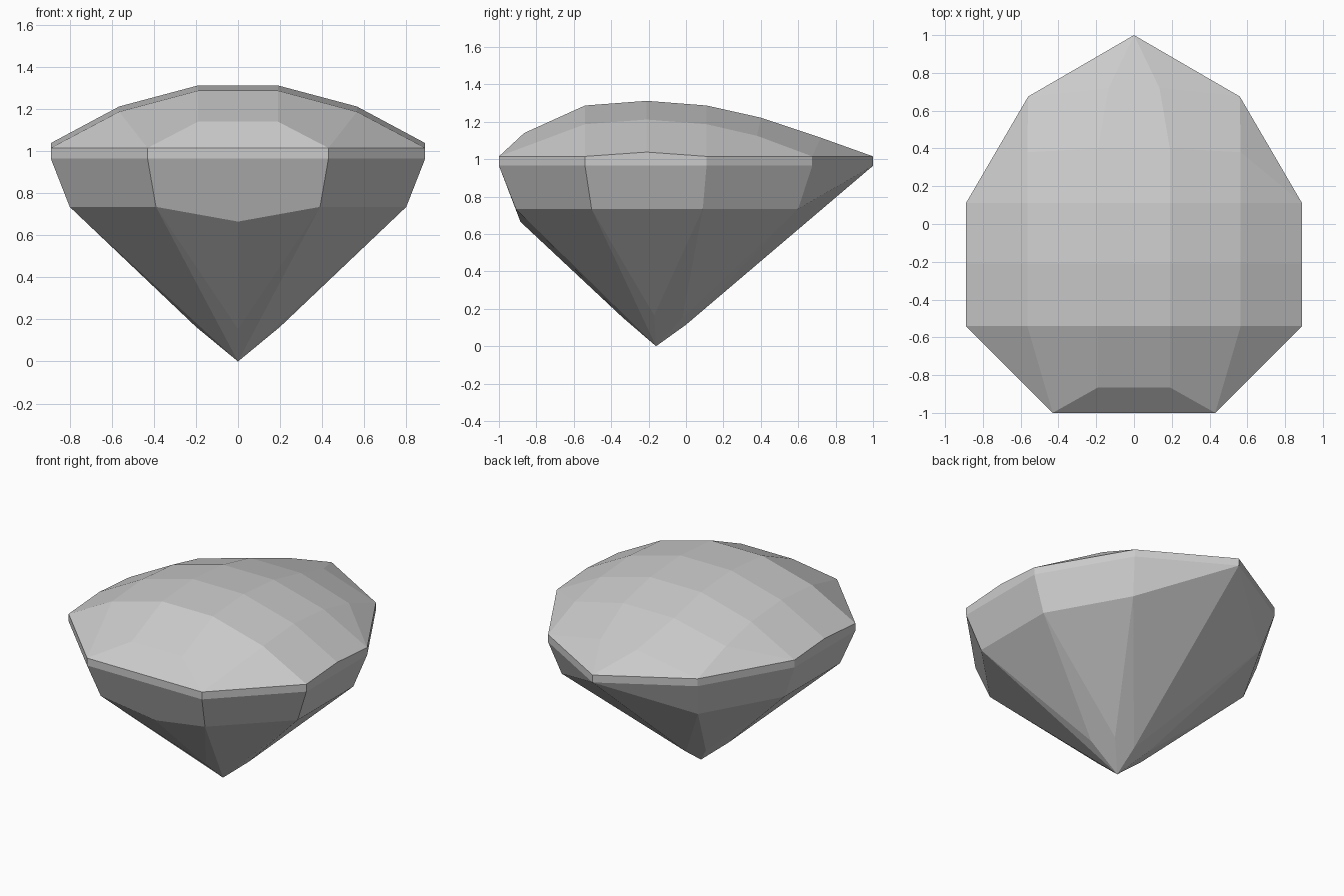
import bpy
import bmesh

cube = bpy.data.objects.get("Cube")
if cube:
    bpy.data.objects.remove(cube, do_unlink=True)

stone = bpy.data.materials.new("pale_grey_stone")
stone.use_nodes = True
colour = (0.6, 0.6, 0.6, 1)
stone.diffuse_color = colour
stone.node_tree.nodes["Principled BSDF"].inputs["Base Color"].default_value = colour

GIRDLE_LOW, GIRDLE_TOP, RING = 0.965, 1.015, 0.735

# Half outlines, front to back
outline = [(0.43, -1), (0.89, -0.54), (0.89, 0.11), (0.56, 0.675), (0, 1)]
ring = [(0.39, -0.91), (0.8, -0.505), (0.8, 0.09), (0.51, 0.6)]

# Girdle band and the ring of upper pavilion corners
points = [(x, y, z) for x, y in outline for z in (GIRDLE_LOW, GIRDLE_TOP)]
points += [(x, y, RING) for x, y in ring]

# Domed crown: side, shoulder and centre rows
points += [(0.89, -0.21, 1.038)]
points += [(0.565, -0.54, 1.187), (0.565, -0.21, 1.212),
           (0.565, 0.11, 1.187), (0.565, 0.38, 1.125)]
points += [(0.19, -0.865, 1.14), (0.19, -0.54, 1.287), (0.19, -0.21, 1.312),
           (0.19, 0.11, 1.287), (0.19, 0.4, 1.222), (0.135, 0.72, 1.115)]

# Pavilion: front point, shallow knees and tip
points += [(0, -0.885, 0.665), (0, -0.34, 0.155), (0.2, -0.17, 0.165),
           (0.135, -0.02, 0.15), (0, 0, 0.115), (0, -0.16, 0)]

# Mirror the points and wrap them in flat facets
bm = bmesh.new()
for x, y, z in points:
    for side in ((1, -1) if x else (1,)):
        bm.verts.new((side * x, y, z))
hull = bmesh.ops.convex_hull(bm, input=bm.verts)
loose = [v for v in bm.verts if not v.link_faces]
bmesh.ops.delete(bm, geom=loose, context="VERTS")
bmesh.ops.dissolve_limit(bm, angle_limit=0.035, verts=bm.verts, edges=bm.edges)
bmesh.ops.recalc_face_normals(bm, faces=bm.faces)

mesh = bpy.data.meshes.new("cut_gem")
bm.to_mesh(mesh)
bm.free()
mesh.materials.append(stone)
gem = bpy.data.objects.new("cut_gem", mesh)
bpy.context.collection.objects.link(gem)
